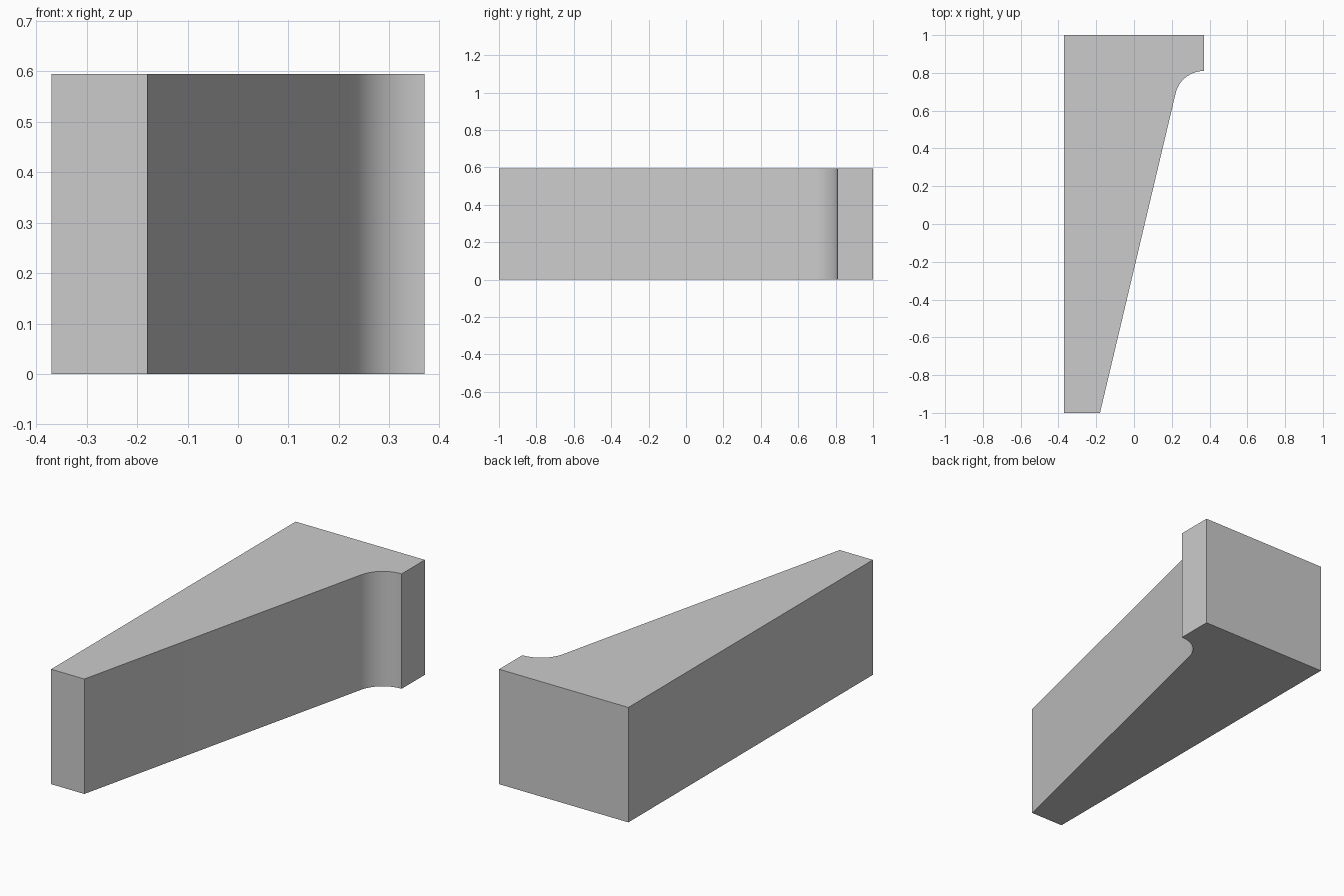
import bpy
import bmesh
from math import atan2, cos, sin, pi, radians

cube = bpy.data.objects.get("Cube")
if cube:
    bpy.data.objects.remove(cube, do_unlink=True)

HALF_W, HALF_L, HEIGHT = 0.37, 1.0, 0.595
TIP_X, LIP_Y, RADIUS = -0.18, 0.81, 0.154
STEPS = 24

# Plain grey material
grey = bpy.data.materials.new("plain grey")
grey.use_nodes = True
colour = (0.6, 0.6, 0.6, 1)
grey.diffuse_color = colour
grey.node_tree.nodes["Principled BSDF"].inputs["Base Color"].default_value = colour

# Plan outline: tapered wedge with a concave fillet under the head lip
cx, cy = HALF_W, LIP_Y - RADIUS
lean = atan2(0.4, 1.69)
start, end = pi - lean, pi / 2
outline = [(-HALF_W, -HALF_L), (TIP_X, -HALF_L)]
for i in range(STEPS + 1):
    a = start + (end - start) * i / STEPS
    outline.append((cx + RADIUS * cos(a), cy + RADIUS * sin(a)))
outline += [(HALF_W, HALF_L), (-HALF_W, HALF_L)]

# Extrude the outline upward into the solid wedge
bm = bmesh.new()
base = bm.faces.new([bm.verts.new((x, y, 0)) for x, y in outline])
extruded = bmesh.ops.extrude_face_region(bm, geom=[base], use_keep_orig=True)
top = [v for v in extruded["geom"] if isinstance(v, bmesh.types.BMVert)]
bmesh.ops.translate(bm, verts=top, vec=(0, 0, HEIGHT))
bmesh.ops.recalc_face_normals(bm, faces=bm.faces)

mesh = bpy.data.meshes.new("wedge_bracket")
bm.to_mesh(mesh)
bm.free()
mesh.materials.append(grey)
wedge = bpy.data.objects.new("wedge_bracket", mesh)
bpy.context.collection.objects.link(wedge)

# Smooth the fillet while keeping corners sharp
bpy.ops.object.select_all(action="DESELECT")
wedge.select_set(True)
bpy.context.view_layer.objects.active = wedge
bpy.ops.object.shade_smooth_by_angle(angle=radians(30))
